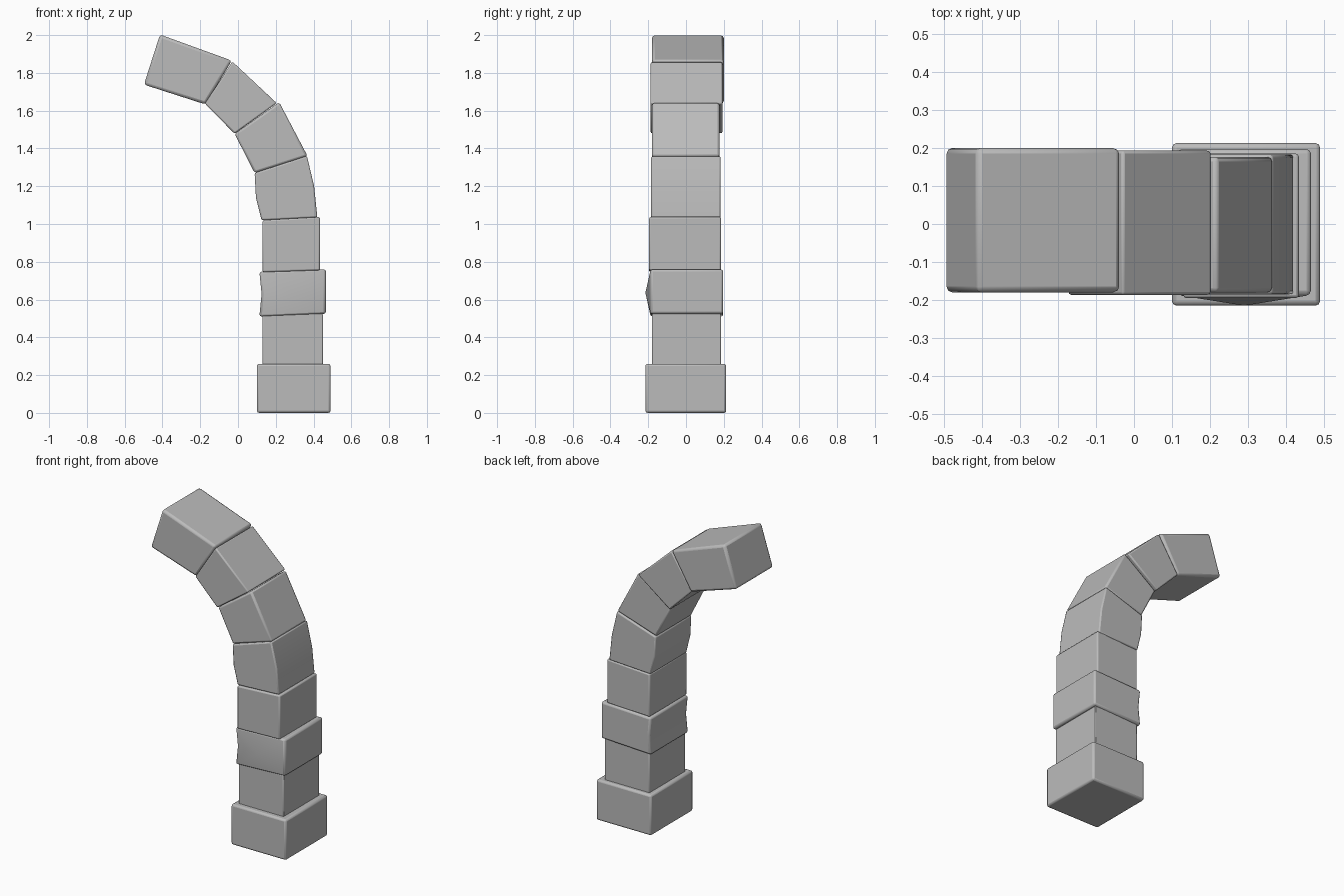
import bpy
import bmesh

cube = bpy.data.objects.get("Cube")
if cube:
    bpy.data.objects.remove(cube)

stone = bpy.data.materials.new("grey_stone")
stone.use_nodes = True
grey = (0.5, 0.5, 0.5, 1)
stone.diffuse_color = grey
bsdf = stone.node_tree.nodes["Principled BSDF"]
bsdf.inputs["Base Color"].default_value = grey
bsdf.inputs["Roughness"].default_value = 0.8


def block(name, profile, front, back, bulge=0.0, bevel=0.012):
    """Extrude an x-z outline from front to back; bulge pushes out the front face."""
    bm = bmesh.new()
    near = [bm.verts.new((x, front, z)) for x, z in profile]
    far = [bm.verts.new((x, back, z)) for x, z in profile]
    front_face = bm.faces.new(near)
    bm.faces.new(far[::-1])
    for i in range(len(profile)):
        j = (i + 1) % len(profile)
        bm.faces.new((near[j], near[i], far[i], far[j]))
    if bulge:
        poked = bmesh.ops.poke(bm, faces=[front_face])
        poked["verts"][0].co.y -= bulge
    bmesh.ops.recalc_face_normals(bm, faces=bm.faces)
    mesh = bpy.data.meshes.new(name)
    bm.to_mesh(mesh)
    bm.free()
    mesh.materials.append(stone)
    obj = bpy.data.objects.new(name, mesh)
    bpy.context.collection.objects.link(obj)
    mod = obj.modifiers.new("worn_edges", "BEVEL")
    mod.width = bevel
    mod.segments = 2
    mod.limit_method = "ANGLE"
    bpy.ops.object.select_all(action="DESELECT")
    obj.select_set(True)
    bpy.context.view_layer.objects.active = obj
    bpy.ops.object.shade_smooth_by_angle()


# Upright pillar blocks
block("base_block", [(.10, 0), (.49, 0), (.49, .26), (.10, .26)], -.215, .213)
block("lower_block", [(.13, .25), (.45, .25), (.45, .525), (.13, .525)],
      -.18, .185, bevel=.006)
block("bulging_block", [(.113, .51), (.466, .525), (.466, .76), (.113, .747), (.125, .63)],
      -.187, .197, bulge=.028)
block("upper_block", [(.13, .745), (.434, .755), (.434, 1.037), (.13, 1.02)],
      -.195, .185, bevel=.008)

# Curving arch blocks
block("arch_foot_block",
      [(.125, 1.02), (.42, 1.035), (.403, 1.2), (.365, 1.36), (.088, 1.27), (.095, 1.14)],
      -.185, .183, bevel=.008)
block("arch_lower_block", [(.088, 1.27), (.368, 1.36), (.218, 1.645), (-.018, 1.478)],
      -.18, .177)
block("arch_upper_block", [(-.018, 1.478), (.205, 1.64), (-.03, 1.86), (-.175, 1.637)],
      -.187, .193, bevel=.008)
block("arch_end_block", [(-.172, 1.633), (-.033, 1.865), (-.413, 2.003), (-.498, 1.738)],
      -.18, .2, bevel=.015)
